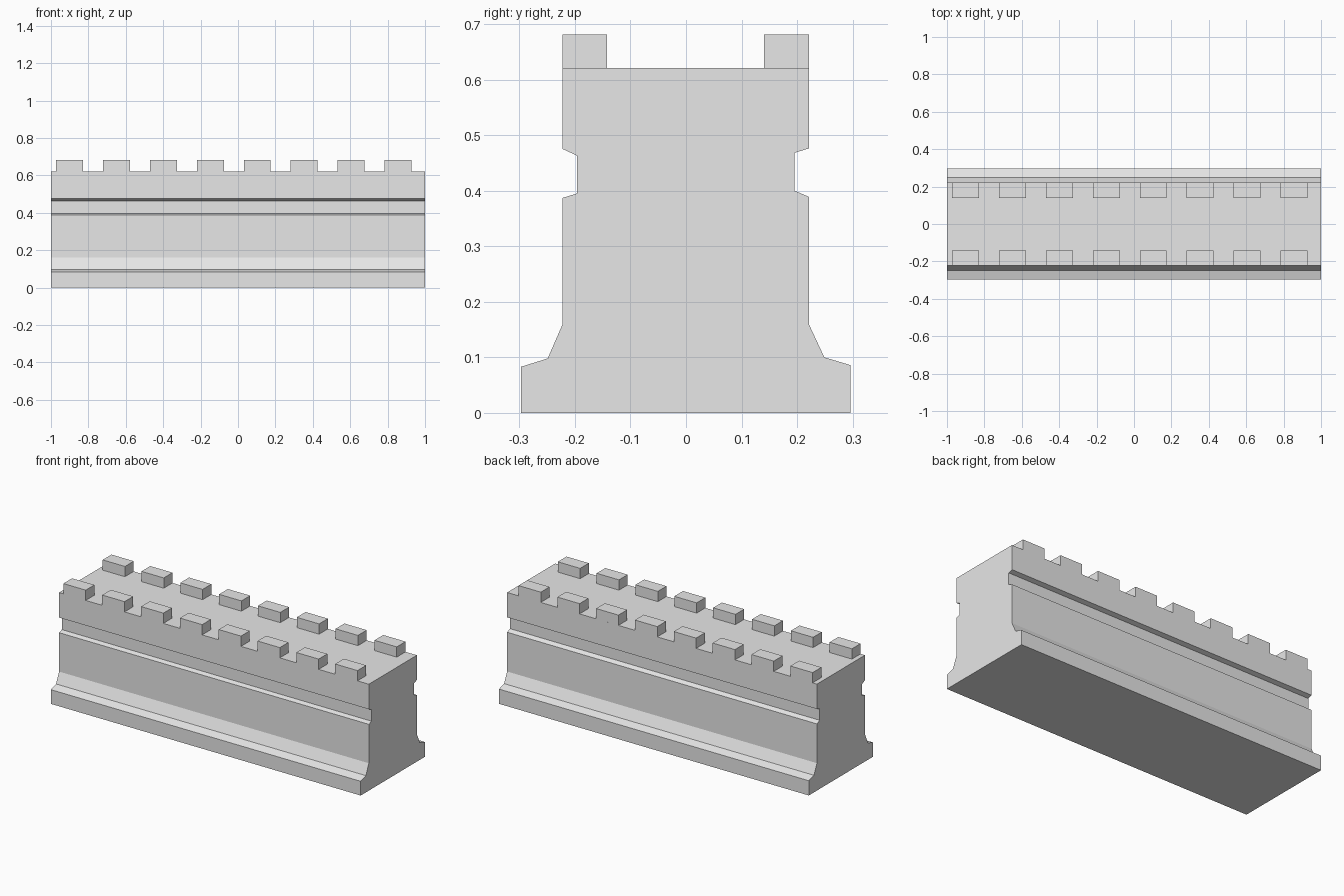
import bpy
import bmesh

default_cube = bpy.data.objects.get("Cube")
if default_cube:
    bpy.data.objects.remove(default_cube)

stone = bpy.data.materials.new("grey_stone")
stone.use_nodes = True
GREY = (0.8, 0.8, 0.8, 1)
stone.diffuse_color = GREY
stone.node_tree.nodes["Principled BSDF"].inputs["Base Color"].default_value = GREY


def finish(name, bm):
    bmesh.ops.recalc_face_normals(bm, faces=bm.faces)
    mesh = bpy.data.meshes.new(name)
    bm.to_mesh(mesh)
    bm.free()
    mesh.materials.append(stone)
    obj = bpy.data.objects.new(name, mesh)
    bpy.context.collection.objects.link(obj)
    return obj


# Wall body: a (y, z) cross-section with plinth, batter and recessed band
front = [(-0.297, 0), (-0.297, 0.083), (-0.249, 0.098), (-0.222, 0.16),
         (-0.222, 0.387), (-0.196, 0.395), (-0.196, 0.463), (-0.222, 0.475),
         (-0.222, 0.621)]
back = [(0.221, 0.621), (0.221, 0.476), (0.195, 0.468), (0.195, 0.4),
        (0.221, 0.389), (0.221, 0.16), (0.249, 0.1), (0.296, 0.086), (0.296, 0)]
bm = bmesh.new()
end = bm.faces.new([bm.verts.new((-1, y, z)) for y, z in front + back])
swept = bmesh.ops.extrude_face_region(bm, geom=[end], use_keep_orig=True)
moved = [v for v in swept["geom"] if isinstance(v, bmesh.types.BMVert)]
bmesh.ops.translate(bm, verts=moved, vec=(2, 0, 0))
finish("wall_body", bm)


# Battlements: a row of merlons along each edge of the walkway
def merlon_row(name, y_min, y_max):
    bm = bmesh.new()
    for i in range(8):
        x = -0.9 + i * 0.2507
        made = bmesh.ops.create_cube(bm, size=1)["verts"]
        bmesh.ops.scale(bm, verts=made, vec=(0.144, y_max - y_min, 0.06))
        bmesh.ops.translate(bm, verts=made, vec=(x, (y_min + y_max) / 2, 0.651))
    finish(name, bm)


merlon_row("front_merlons", -0.222, -0.142)
merlon_row("back_merlons", 0.14, 0.221)
